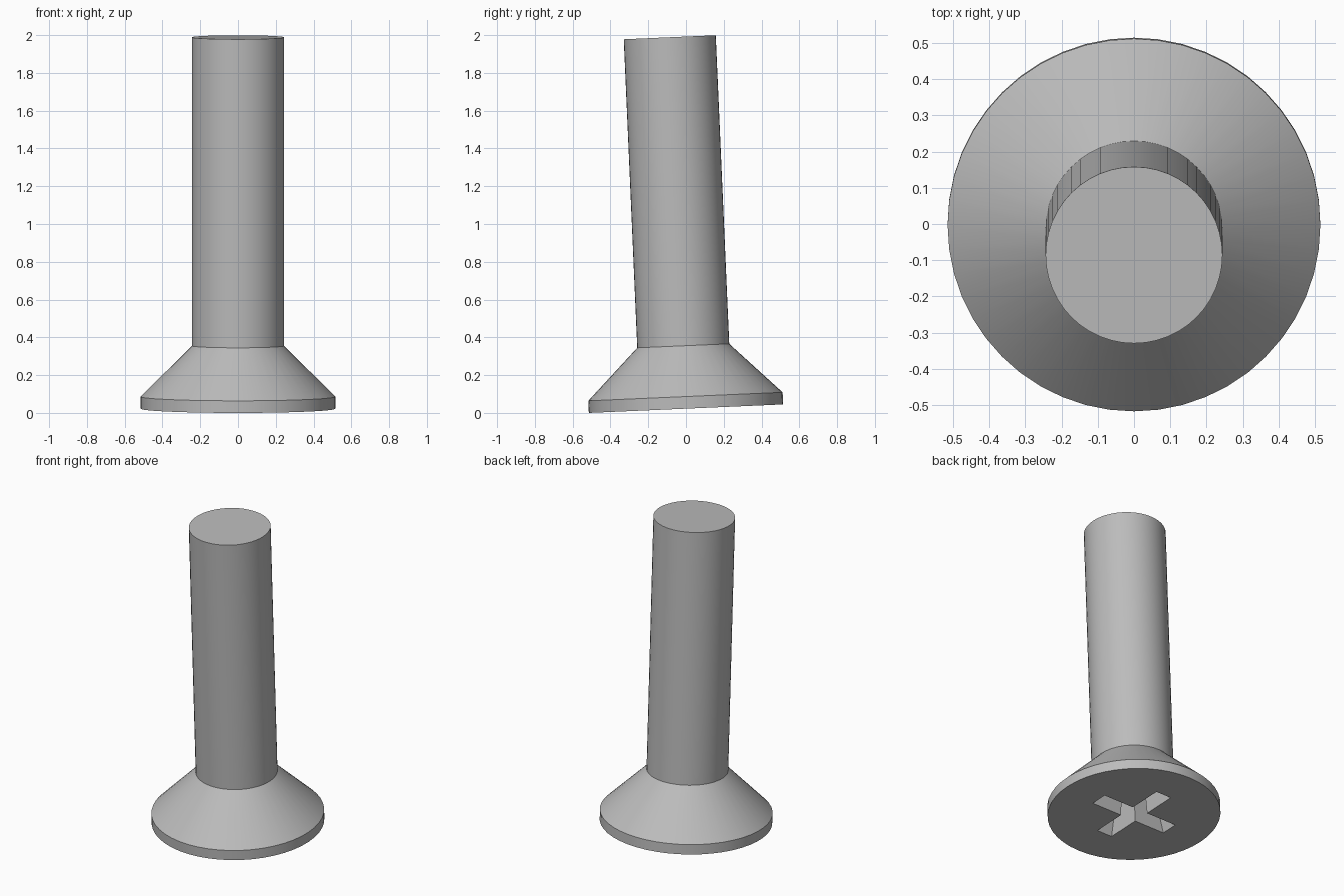
import bpy, bmesh, math
from mathutils import Matrix

if "Cube" in bpy.data.objects:
    bpy.data.objects.remove(bpy.data.objects["Cube"], do_unlink=True)

SEGMENTS = 48
HEAD_R, SHAFT_R = 0.515, 0.244
RIM, SHOULDER, LENGTH = 0.064, 0.333, 1.968
TILT = math.radians(2.5)

steel = bpy.data.materials.new("steel grey")
steel.use_nodes = True
steel.diffuse_color = (0.5, 0.5, 0.5, 1)
steel.node_tree.nodes["Principled BSDF"].inputs["Base Color"].default_value = (0.5, 0.5, 0.5, 1)


def loft(name, rings):
    """Solid skinned through a stack of matching closed rings."""
    bm = bmesh.new()
    loops = [[bm.verts.new(p) for p in ring] for ring in rings]
    n = len(loops[0])
    for a, b in zip(loops, loops[1:]):
        for i in range(n):
            j = (i + 1) % n
            bm.faces.new((a[i], a[j], b[j], b[i]))
    bm.faces.new(loops[0][::-1])
    bm.faces.new(loops[-1])
    bmesh.ops.recalc_face_normals(bm, faces=bm.faces)
    mesh = bpy.data.meshes.new(name)
    bm.to_mesh(mesh)
    bm.free()
    mesh.materials.append(steel)
    obj = bpy.data.objects.new(name, mesh)
    bpy.context.collection.objects.link(obj)
    return obj


def circle(r, z):
    angles = [2 * math.pi * i / SEGMENTS for i in range(SEGMENTS)]
    return [(r * math.cos(a), r * math.sin(a), z) for a in angles]


def cross(reach, half, z):
    points = []
    for quarter in range(4):
        turn = Matrix.Rotation(quarter * math.pi / 2, 3, "Z")
        points += [turn @ p for p in map(lambda q: Matrix.Identity(3) @ q, corner_points(reach, half, z))]
    return points


def corner_points(reach, half, z):
    from mathutils import Vector
    return [Vector((reach, -half, z)), Vector((reach, half, z)), Vector((half, half, z))]


# Countersunk head and plain shaft, standing on the head
screw = loft("countersunk_screw", [
    circle(HEAD_R, 0), circle(HEAD_R, RIM),
    circle(SHAFT_R, SHOULDER), circle(SHAFT_R, LENGTH)])

# Cross-shaped driver recess cut into the head
cutter = loft("recess_cutter", [cross(0.28, 0.056, -0.02), cross(0.21, 0.046, 0.22)])
cutter.hide_render = True
cut = screw.modifiers.new("driver recess", "BOOLEAN")
cut.operation, cut.solver, cut.object = "DIFFERENCE", "EXACT", cutter
bpy.context.view_layer.objects.active = screw
screw.select_set(True)
bpy.ops.object.modifier_apply(modifier=cut.name)
bpy.data.objects.remove(cutter, do_unlink=True)

# Smooth round walls, crisp edges, slight lean towards the front
bpy.ops.object.shade_smooth_by_angle(angle=math.radians(25))
screw.rotation_euler.x = TILT
screw.location.z = HEAD_R * math.sin(TILT)
